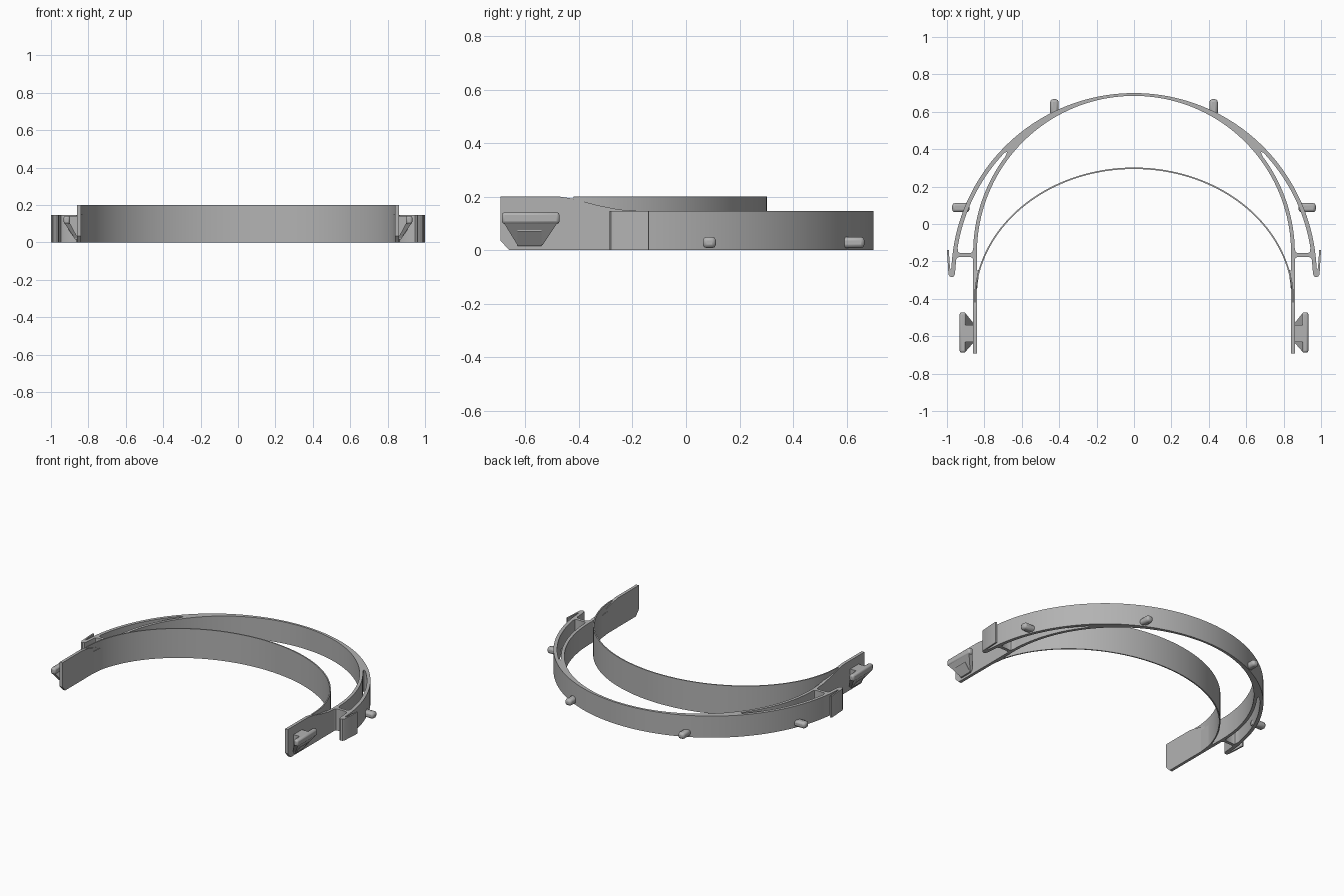
import bpy, bmesh
from math import sin, cos, radians
from mathutils import Vector

cube = bpy.data.objects.get("Cube")
if cube:
    bpy.data.objects.remove(cube, do_unlink=True)

grey = bpy.data.materials.new("plain grey plastic")
grey.use_nodes = True
grey.diffuse_color = (0.45, 0.45, 0.45, 1)
grey.node_tree.nodes["Principled BSDF"].inputs["Base Color"].default_value = grey.diffuse_color

BAND_TOP, FULL_TOP = 0.147, 0.2
INNER_Y, OUTER_Y = -0.155, -0.277   # centres of the two band arcs


def activate(ob):
    bpy.ops.object.select_all(action="DESELECT")
    ob.select_set(True)
    bpy.context.view_layer.objects.active = ob


def finish(ob, mirror=False, bevel=0, segments=2):
    ob.data.materials.clear()
    ob.data.materials.append(grey)
    activate(ob)
    bpy.ops.object.shade_smooth_by_angle(angle=radians(30))
    if bevel:
        m = ob.modifiers.new("soft edges", "BEVEL")
        m.width, m.segments = bevel, segments
    if mirror:
        ob.modifiers.new("other side", "MIRROR")
    return ob


def from_bmesh(name, bm, **kw):
    bmesh.ops.recalc_face_normals(bm, faces=bm.faces)
    me = bpy.data.meshes.new(name)
    bm.to_mesh(me)
    bm.free()
    ob = bpy.data.objects.new(name, me)
    bpy.context.collection.objects.link(ob)
    return finish(ob, **kw)


def loft(name, bottom, top, **kw):
    """Solid between two matching loops of 3D points."""
    bm = bmesh.new()
    a = [bm.verts.new(p) for p in bottom]
    b = [bm.verts.new(p) for p in top]
    bm.faces.new(a)
    bm.faces.new(b)
    for i in range(len(a)):
        j = (i + 1) % len(a)
        bm.faces.new((a[i], a[j], b[j], b[i]))
    return from_bmesh(name, bm, **kw)


def prism(name, pts, axis, lo, hi, **kw):
    """Extrude a 2D profile along x, y or z."""
    def place(p, d):
        v = list(p)
        v.insert("xyz".index(axis), d)
        return v
    return loft(name, [place(p, lo) for p in pts], [place(p, hi) for p in pts], **kw)


def box(name, x, y, z, **kw):
    return prism(name, [(x[0], y[0]), (x[1], y[0]), (x[1], y[1]), (x[0], y[1])], "z", *z, **kw)


def arc(cy, rx, ry, start, end, n):
    angles = [radians(start + (end - start) * i / n) for i in range(n + 1)]
    return [(rx * cos(t), cy + ry * sin(t)) for t in angles]


def flip(pts):
    return [(-x, y) for x, y in reversed(pts)]


# Outer band: one outline with side hooks and two long slots
half_outside = [
    (0.84, -0.19), (0.86, -0.19), (0.864, -0.181), (0.875, -0.176),
    (0.935, -0.176), (0.946, -0.181), (0.951, -0.19),
    (0.957, -0.265), (0.962, -0.279), (0.973, -0.285), (0.985, -0.281), (0.992, -0.27),
    (1.0, -0.14), (0.99, -0.138), (0.984, -0.235), (0.98, -0.241), (0.976, -0.235),
] + arc(OUTER_Y, 0.977, 0.977, 4, 90, 40)
inside = arc(INNER_Y, 0.84, 0.84, 180, 0, 80)
outline = half_outside + flip(half_outside[:-1]) + inside
slot = (arc(INNER_Y, 0.86, 0.86, 1.2, 37, 18) + [(0.678, 0.386)]
        + arc(OUTER_Y, 0.955, 0.955, 43.5, 9, 18)
        + [(0.94, -0.15), (0.93, -0.155), (0.875, -0.155), (0.865, -0.15)])

curve = bpy.data.curves.new("outer_band", "CURVE")
curve.dimensions, curve.fill_mode = "2D", "BOTH"
curve.extrude = BAND_TOP / 2
for loop in (outline, slot, flip(slot)):
    s = curve.splines.new("POLY")
    s.points.add(len(loop) - 1)
    for pt, (x, y) in zip(s.points, loop):
        pt.co = (x, y, 0, 1)
    s.use_cyclic_u = True
band = bpy.data.objects.new("outer_band", curve)
bpy.context.collection.objects.link(band)
activate(band)
bpy.ops.object.convert(target="MESH")
band = bpy.context.object
bm = bmesh.new()
bm.from_mesh(band.data)
bmesh.ops.remove_doubles(bm, verts=bm.verts, dist=0.0001)
bmesh.ops.translate(bm, verts=bm.verts, vec=Vector((0, 0, BAND_TOP / 2)))
bmesh.ops.recalc_face_normals(bm, faces=bm.faces)
bm.to_mesh(band.data)
bm.free()
finish(band)

# Thin forehead strip
strip = arc(-0.42, 0.856, 0.722, 0, 180, 80) + arc(-0.42, 0.848, 0.714, 180, 0, 80)
prism("forehead_strip", strip, "z", 0, FULL_TOP)

# Side arms with sloped top and clipped lower corner
arm = [(-0.692, FULL_TOP), (-0.692, 0.035), (-0.66, 0), (-0.18, 0), (-0.18, BAND_TOP),
       (-0.25, 0.152), (-0.33, 0.168), (-0.42, 0.192), (-0.47, FULL_TOP)]
prism("side_arm", arm, "x", 0.84, 0.86, mirror=True)

# Fillet where the strip leaves the arm
prism("strip_fillet", [(0.845, -0.4), (0.826, -0.24), (0.836, -0.25), (0.845, -0.24)],
      "z", 0, 0.15, mirror=True)

# Strap clips: plate, stem and tapered support
box("clip_plate", (0.898, 0.932), (-0.688, -0.472), (0.098, 0.142), mirror=True, bevel=0.011)
stem = [(0.855, 0.142), (0.91, 0.142), (0.91, 0.07), (0.87, 0.015), (0.855, 0.015)]
prism("clip_stem", stem, "y", -0.63, -0.54, mirror=True)


def rect(x0, x1, y0, y1, z):
    return [(x0, y0, z), (x1, y0, z), (x1, y1, z), (x0, y1, z)]


loft("clip_support", rect(0.855, 0.872, -0.63, -0.535, 0.02),
     rect(0.9, 0.93, -0.682, -0.478, 0.105), mirror=True)

# Visor pegs with rounded ends
box("back_peg", (0.403, 0.448), (0.58, 0.667), (0.008, 0.05), mirror=True, bevel=0.014)
box("side_peg", (0.88, 0.972), (0.063, 0.112), (0.008, 0.05), mirror=True, bevel=0.014)
